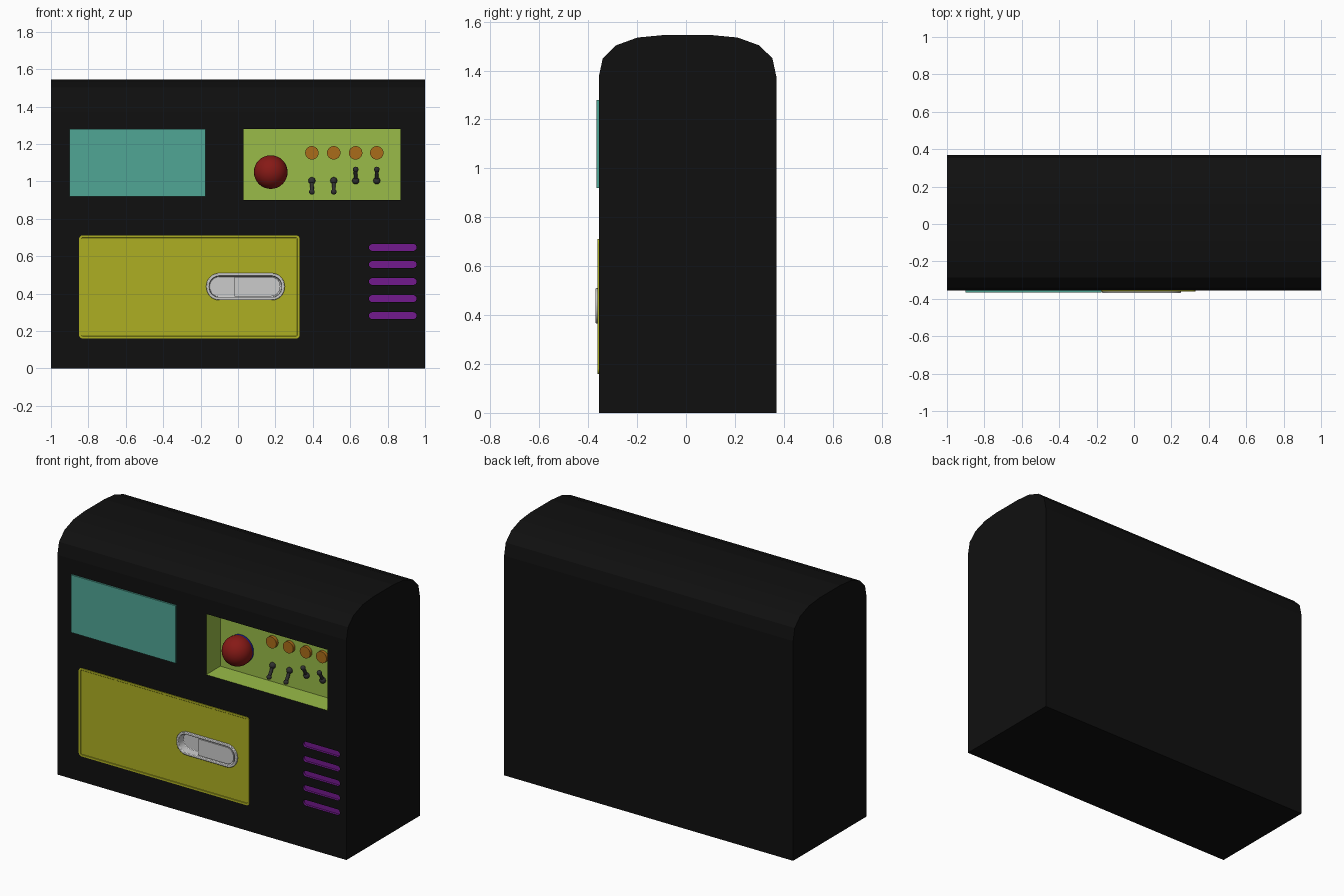
import bpy, bmesh, math
from mathutils import Vector, Matrix

if "Cube" in bpy.data.objects:
    bpy.data.objects.remove(bpy.data.objects["Cube"])

FRONT, BACK = -0.357, 0.37      # front and back planes of the cabinet
WALL = FRONT + 0.14             # back wall of the control recess


def material(name, r, g, b):
    m = bpy.data.materials.new(name)
    m.diffuse_color = (r, g, b, 1)
    m.use_nodes = True
    m.node_tree.nodes["Principled BSDF"].inputs["Base Color"].default_value = m.diffuse_color
    return m


black = material("black", 0.005, 0.005, 0.005)
teal = material("teal", 0.08, 0.38, 0.30)
green = material("green", 0.32, 0.50, 0.065)
yellow = material("yellow", 0.42, 0.43, 0.016)
purple = material("purple", 0.17, 0.01, 0.27)
red = material("red", 0.24, 0.01, 0.008)
blue = material("blue", 0.01, 0.01, 0.25)
orange = material("orange", 0.40, 0.15, 0.01)
charcoal = material("charcoal", 0.03, 0.03, 0.03)


def finish(bm, name, mat=None, smooth=False):
    bmesh.ops.recalc_face_normals(bm, faces=bm.faces[:])
    me = bpy.data.meshes.new(name)
    bm.to_mesh(me)
    bm.free()
    ob = bpy.data.objects.new(name, me)
    bpy.context.collection.objects.link(ob)
    if mat:
        me.materials.append(mat)
    bpy.context.view_layer.objects.active = ob
    if smooth:
        bpy.ops.object.select_all(action='DESELECT')
        ob.select_set(True)
        bpy.ops.object.shade_smooth_by_angle(angle=math.radians(35))
    return ob


def rounded(x0, x1, z0, z1, r=0.0, n=8):
    """Rounded rectangle outline in the XZ plane."""
    if r == 0:
        return [(x0, z0), (x1, z0), (x1, z1), (x0, z1)]
    pts = []
    corners = [(x1 - r, z1 - r), (x0 + r, z1 - r), (x0 + r, z0 + r), (x1 - r, z0 + r)]
    for i, (cx, cz) in enumerate(corners):
        for k in range(n + 1):
            a = math.pi / 2 * (i + k / n)
            pts.append((cx + r * math.cos(a), cz + r * math.sin(a)))
    return pts


def circle(x, z, r, n=24):
    return [(x + r * math.cos(2 * math.pi * k / n), z + r * math.sin(2 * math.pi * k / n))
            for k in range(n)]


def prism(name, pts, y0, y1, mat=None, inset=0, sink=0, smooth=False):
    """Outline extruded from y0 (front) to y1, with an optional sunken front."""
    bm = bmesh.new()
    front = bm.faces.new([bm.verts.new((x, y0, z)) for x, z in pts])
    back = [bm.verts.new((x, y1, z)) for x, z in pts]
    fv = list(front.verts)
    bm.faces.new(back[::-1])
    for i in range(len(pts)):
        j = (i + 1) % len(pts)
        bm.faces.new((fv[i], fv[j], back[j], back[i]))
    bmesh.ops.recalc_face_normals(bm, faces=bm.faces[:])
    if inset:
        bmesh.ops.inset_region(bm, faces=[front], thickness=inset)
        bmesh.ops.inset_region(bm, faces=[front], thickness=0.002)
        bmesh.ops.translate(bm, verts=list(front.verts), vec=(0, sink, 0))
    return finish(bm, name, mat, smooth)


def cut(ob, cutter, keep=False):
    mod = ob.modifiers.new("cut", 'BOOLEAN')
    mod.operation, mod.solver, mod.object = 'DIFFERENCE', 'EXACT', cutter
    mod.material_mode = 'TRANSFER'
    bpy.context.view_layer.objects.active = ob
    bpy.ops.object.modifier_apply(modifier=mod.name)
    if not keep:
        bpy.data.objects.remove(cutter)


# Cabinet: side profile with faceted shoulders, extruded across x
half = [(0.363, 0), (0.363, 1.375), (0.347, 1.45), (0.293, 1.503), (0.205, 1.535), (0.1, 1.545)]
mid = (FRONT + BACK) / 2
profile = [(mid + y, z) for y, z in half] + [(mid - y, z) for y, z in reversed(half)]
bm = bmesh.new()
side = bm.faces.new([bm.verts.new((-1, y, z)) for y, z in profile])
ext = bmesh.ops.extrude_face_region(bm, geom=[side], use_keep_orig=True)
bmesh.ops.translate(bm, vec=(2, 0, 0),
                    verts=[g for g in ext["geom"] if isinstance(g, bmesh.types.BMVert)])
cabinet = finish(bm, "cabinet", black)

# Control recess and vent slots take their colour from the cutters
cut(cabinet, prism("recess_cutter", rounded(0.03, 0.87, 0.90, 1.28), FRONT - 0.1, WALL, green))
for z in (0.647, 0.556, 0.465, 0.374, 0.283):
    slot = rounded(0.70, 0.955, z - 0.018, z + 0.018, 0.0175, 5)
    cut(cabinet, prism("slot_cutter", slot, FRONT - 0.1, FRONT + 0.015, purple))

# Screen panel
prism("screen", rounded(-0.90, -0.175, 0.92, 1.28), FRONT - 0.01, FRONT + 0.01, teal)

# Door with a fine raised rim
door = prism("door", rounded(-0.85, 0.33, 0.16, 0.712, 0.02, 4), FRONT - 0.004, FRONT + 0.01,
             yellow, inset=0.012, sink=0.002)

# Handle pocket through door and cabinet
pocket = prism("pocket_cutter", rounded(-0.162, 0.242, 0.373, 0.502, 0.062), -0.5, -0.302, black)
cut(door, pocket, keep=True)
cut(cabinet, pocket)

# Handle dish and pull plate
dish = prism("handle_dish", rounded(-0.17, 0.25, 0.365, 0.51, 0.07), -0.37, -0.303,
             inset=0.016, sink=0.05, smooth=True)
bev = dish.modifiers.new("bevel", 'BEVEL')
bev.width, bev.segments, bev.limit_method = 0.004, 2, 'ANGLE'
bev.angle_limit = math.radians(50)
pull = [p for p in rounded(-0.15, 0.226, 0.386, 0.489, 0.05) if p[0] > 0.1]
pull = sorted([p for p in pull if p[1] < 0.4375], key=lambda p: p[1]) + \
       sorted([p for p in pull if p[1] >= 0.4375], key=lambda p: p[1])
pull = [(-0.018, 0.386)] + pull + [(-0.018, 0.489)]
prism("handle_pull", pull, -0.366, -0.315, smooth=True)

# Trackball in its socket
prism("ball_socket", circle(0.175, 1.05, 0.086, 32), WALL - 0.018, WALL + 0.005, blue, smooth=True)
bm = bmesh.new()
bmesh.ops.create_uvsphere(bm, u_segments=32, v_segments=16, radius=0.09,
                          matrix=Matrix.Translation((0.175, -0.255, 1.05)))
finish(bm, "control_ball", red, True)


def lever(name, x, up):
    """Toggle: round base on the wall, tapered stick and tip."""
    a = Vector((x, WALL - 0.004, 1.004))
    b = a + Vector((0, -0.035, 0.06 * up))
    bm = bmesh.new()
    for p, r in ((a, 0.019), (b, 0.015)):
        bmesh.ops.create_uvsphere(bm, u_segments=16, v_segments=8, radius=r,
                                  matrix=Matrix.Translation(p))
    turn = (b - a).to_track_quat('Z', 'Y').to_matrix().to_4x4()
    bmesh.ops.create_cone(bm, cap_ends=True, segments=12, radius1=0.009, radius2=0.011,
                          depth=(b - a).length, matrix=Matrix.Translation((a + b) / 2) @ turn)
    finish(bm, name, charcoal, True)


# Buttons above toggles: two levers down, two up
for i, x in enumerate((0.395, 0.512, 0.629, 0.742)):
    prism(f"button_{i + 1}", circle(x, 1.153, 0.036), WALL - 0.02, WALL + 0.005, orange, smooth=True)
    lever(f"lever_{i + 1}", x, -1 if i < 2 else 1)
